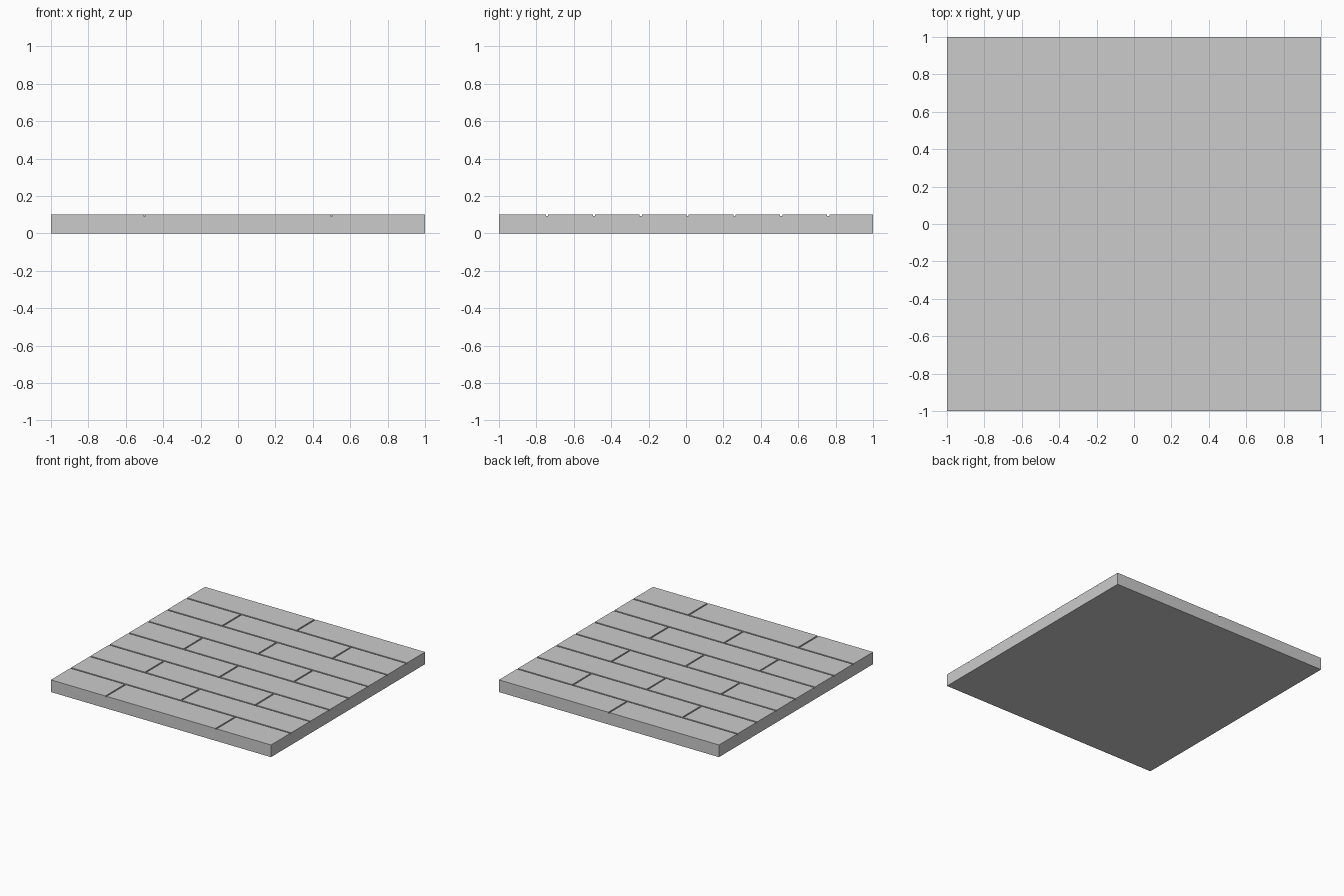
import bpy, bmesh
from mathutils import Matrix, Vector

if "Cube" in bpy.data.objects:
    bpy.data.objects.remove(bpy.data.objects["Cube"])

TOP, DEPTH, GAP = 0.10, 0.008, 0.012
ROWS, PITCH, FIRST = 8, 0.2505, -0.743


def add_box(bm, x0, x1, y0, y1, z0, z1):
    size = Vector((x1 - x0, y1 - y0, z1 - z0))
    mid = Vector((x0 + x1, y0 + y1, z0 + z1)) / 2
    bmesh.ops.create_cube(bm, size=1, matrix=Matrix.Translation(mid) @ Matrix.Diagonal((*size, 1)))


def make_object(name, bm):
    mesh = bpy.data.meshes.new(name)
    bm.to_mesh(mesh)
    bm.free()
    obj = bpy.data.objects.new(name, mesh)
    bpy.context.collection.objects.link(obj)
    return obj


# Floor slab
bm = bmesh.new()
add_box(bm, -1, 1, -1, 1, 0, TOP)
floor = make_object("plank_floor", bm)

# Long seams between the plank rows
seams = [FIRST + PITCH * i for i in range(ROWS - 1)]
h = GAP / 2
bm = bmesh.new()
for y in seams:
    add_box(bm, -1.1, 1.1, y - h, y + h, TOP - DEPTH, TOP + 0.05)
row_cutter = make_object("row_seam_cutter", bm)

# Staggered end joints, alternating row by row
edges = [-1.1] + seams + [1.1]
bm = bmesh.new()
for row in range(ROWS):
    for x in ((-0.5, 0.5) if row % 2 == 0 else (0.0,)):
        # reach just inside the seams, with a lid height unlike the row cutter
        add_box(bm, x - h, x + h, edges[row] + h / 2, edges[row + 1] - h / 2,
                TOP - DEPTH, TOP + 0.04)
joint_cutter = make_object("end_joint_cutter", bm)

# Carve the grooves
for cutter in (row_cutter, joint_cutter):
    mod = floor.modifiers.new(cutter.name, "BOOLEAN")
    mod.operation = "DIFFERENCE"
    mod.solver = "EXACT"
    mod.object = cutter
    cutter.hide_render = True
    cutter.hide_set(True)
